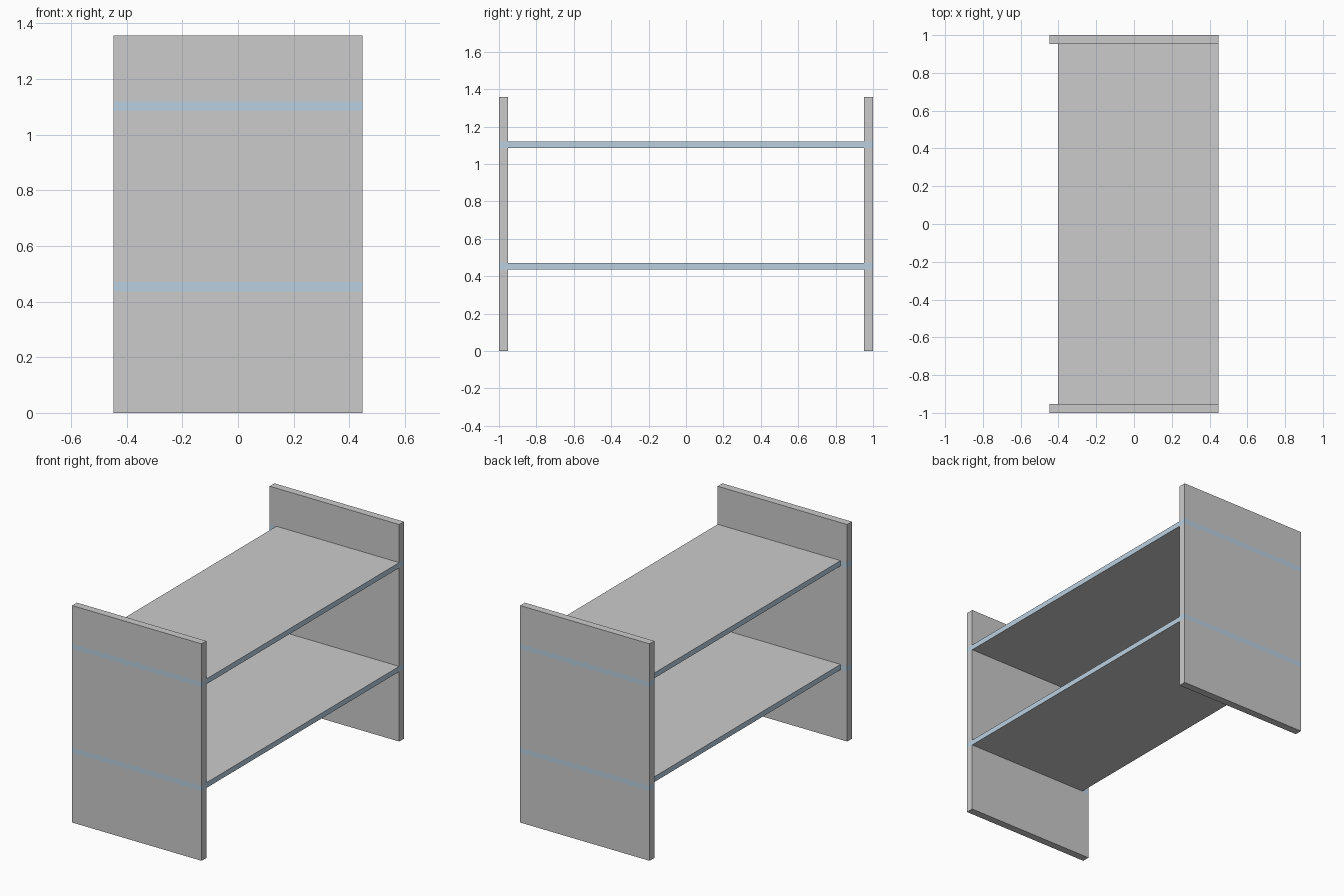
import bpy
import bmesh
from mathutils import Vector

if "Cube" in bpy.data.objects:
    bpy.data.objects.remove(bpy.data.objects["Cube"])

HALF_X, HALF_Y, HEIGHT = 0.448, 1.0, 1.357
INNER_Y = 0.953            # inner face of the end panels
SHELF_BACK = -0.402        # shelves stop short of one panel edge
SHELVES = {"lower": (0.437, 0.470), "upper": (1.086, 1.119)}

grey = bpy.data.materials.new("board_grey")
grey.diffuse_color = (0.8, 0.8, 0.8, 1)
grey.use_nodes = True
grey.node_tree.nodes["Principled BSDF"].inputs["Base Color"].default_value = grey.diffuse_color
blue = bpy.data.materials.new("edge_blue")
blue.diffuse_color = (0.49, 0.63, 0.75, 1)
blue.use_nodes = True
blue.node_tree.nodes["Principled BSDF"].inputs["Base Color"].default_value = blue.diffuse_color


def box(name, lo, hi, cuts, is_blue):
    """Box from lo to hi, sliced at the z heights, blue where is_blue(face)."""
    lo, hi = Vector(lo), Vector(hi)
    bm = bmesh.new()
    bmesh.ops.create_cube(bm, size=1)
    bmesh.ops.scale(bm, vec=hi - lo, verts=bm.verts)
    bmesh.ops.translate(bm, vec=(lo + hi) / 2, verts=bm.verts)
    for z in cuts:
        bmesh.ops.bisect_plane(bm, geom=bm.verts[:] + bm.edges[:] + bm.faces[:],
                               plane_co=(0, 0, z), plane_no=(0, 0, 1))
    bm.normal_update()
    for f in bm.faces:
        f.material_index = int(is_blue(f))
    mesh = bpy.data.meshes.new(name)
    bm.to_mesh(mesh)
    bm.free()
    mesh.materials.append(grey)
    mesh.materials.append(blue)
    obj = bpy.data.objects.new(name, mesh)
    bpy.context.collection.objects.link(obj)
    return obj


def in_band(f):
    z = f.calc_center_median().z
    return any(a < z < b for a, b in SHELVES.values())


# End panels with a blue band at each shelf level
levels = [z for pair in SHELVES.values() for z in pair]
for name, y0, y1 in (("front_panel", -HALF_Y, -INNER_Y),
                     ("back_panel", INNER_Y, HALF_Y)):
    box(name, (-HALF_X, y0, 0), (HALF_X, y1, HEIGHT), levels, in_band)

# Shelves between the panels, grey boards with blue edges
for name, (z0, z1) in SHELVES.items():
    box(name + "_shelf", (SHELF_BACK, -INNER_Y, z0), (HALF_X, INNER_Y, z1),
        [], lambda f: abs(f.normal.z) < 0.5)
